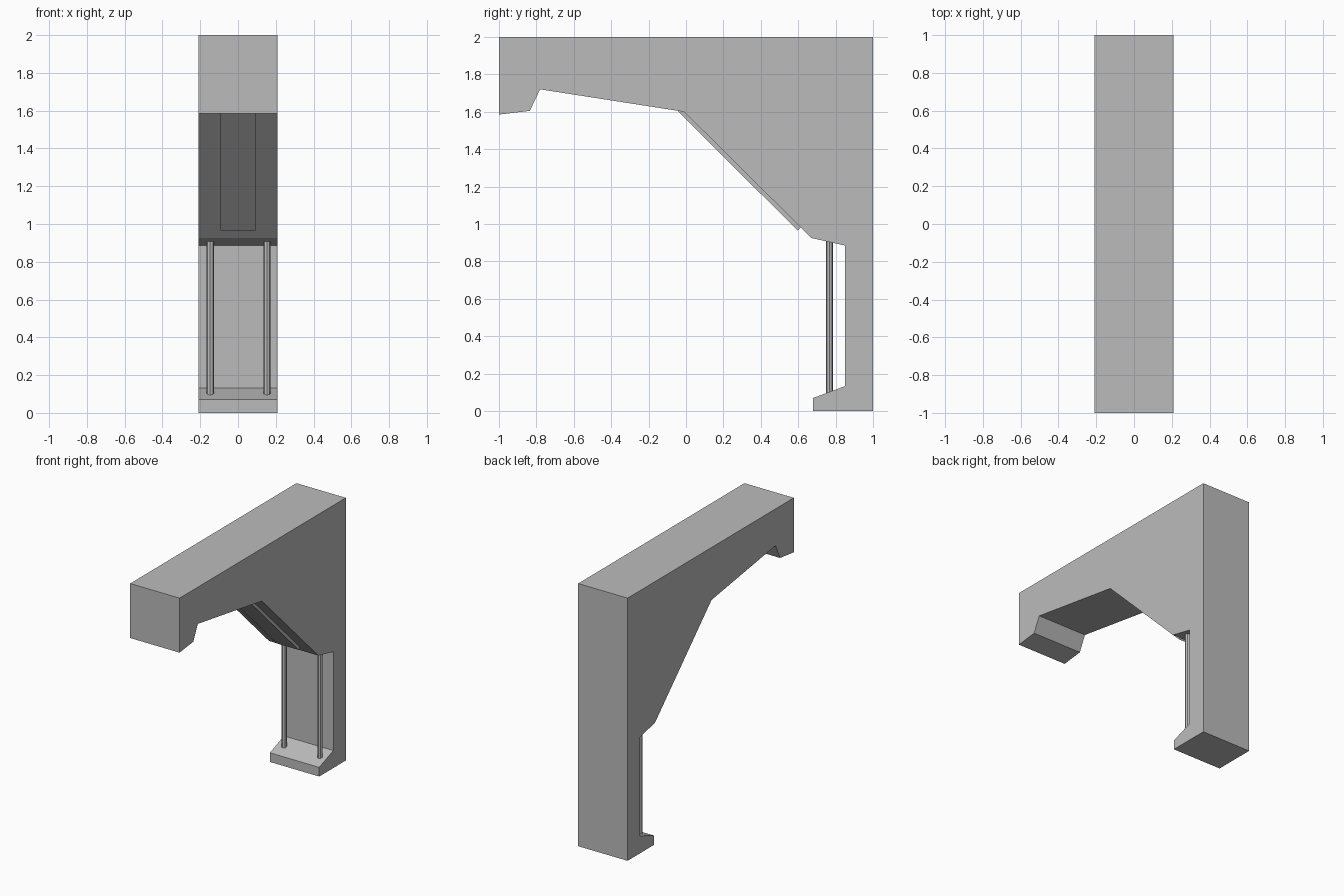
import bpy
import bmesh
from mathutils import Vector

cube = bpy.data.objects.get("Cube")
if cube:
    bpy.data.objects.remove(cube, do_unlink=True)

grey = bpy.data.materials.new("plain_grey")
grey.use_nodes = True
colour = (0.5, 0.5, 0.5, 1)
grey.diffuse_color = colour
grey.node_tree.nodes["Principled BSDF"].inputs["Base Color"].default_value = colour


def finish(name, bm):
    bmesh.ops.recalc_face_normals(bm, faces=bm.faces)
    mesh = bpy.data.meshes.new(name)
    bm.to_mesh(mesh)
    bm.free()
    mesh.materials.append(grey)
    obj = bpy.data.objects.new(name, mesh)
    bpy.context.scene.collection.objects.link(obj)
    return obj


def extrude_profile(name, profile, half_width):
    """Extrude a (y, z) side outline across x."""
    bm = bmesh.new()
    face = bm.faces.new([bm.verts.new((-half_width, y, z)) for y, z in profile])
    side = bmesh.ops.extrude_face_region(bm, geom=[face])["geom"]
    verts = [v for v in side if isinstance(v, bmesh.types.BMVert)]
    bmesh.ops.translate(bm, verts=verts, vec=(2 * half_width, 0, 0))
    return finish(name, bm)


# Bracket body: top beam, sloped brace, back post and foot
extrude_profile("bracket_body", [
    (-1, 2), (1, 2), (1, 0), (0.68, 0), (0.68, 0.07), (0.85, 0.133),
    (0.85, 0.885), (0.67, 0.925), (-0.01, 1.6), (-0.78, 1.72),
    (-0.835, 1.605), (-1, 1.585)], 0.208)

# Raised strip along the sloped underside
extrude_profile("brace_strip", [
    (-0.045, 1.605), (0.597, 0.965), (0.614, 0.982), (0.63, 1.0), (0.0, 1.62)], 0.0925)

# Slim rods between the foot and the brace
for name, x in (("right_rod", -0.147), ("left_rod", 0.154)):
    bm = bmesh.new()
    bmesh.ops.create_cone(bm, cap_ends=True, segments=8, radius1=0.019,
                          radius2=0.019, depth=0.83)
    bmesh.ops.translate(bm, verts=bm.verts, vec=Vector((x, 0.767, 0.5)))
    finish(name, bm)
